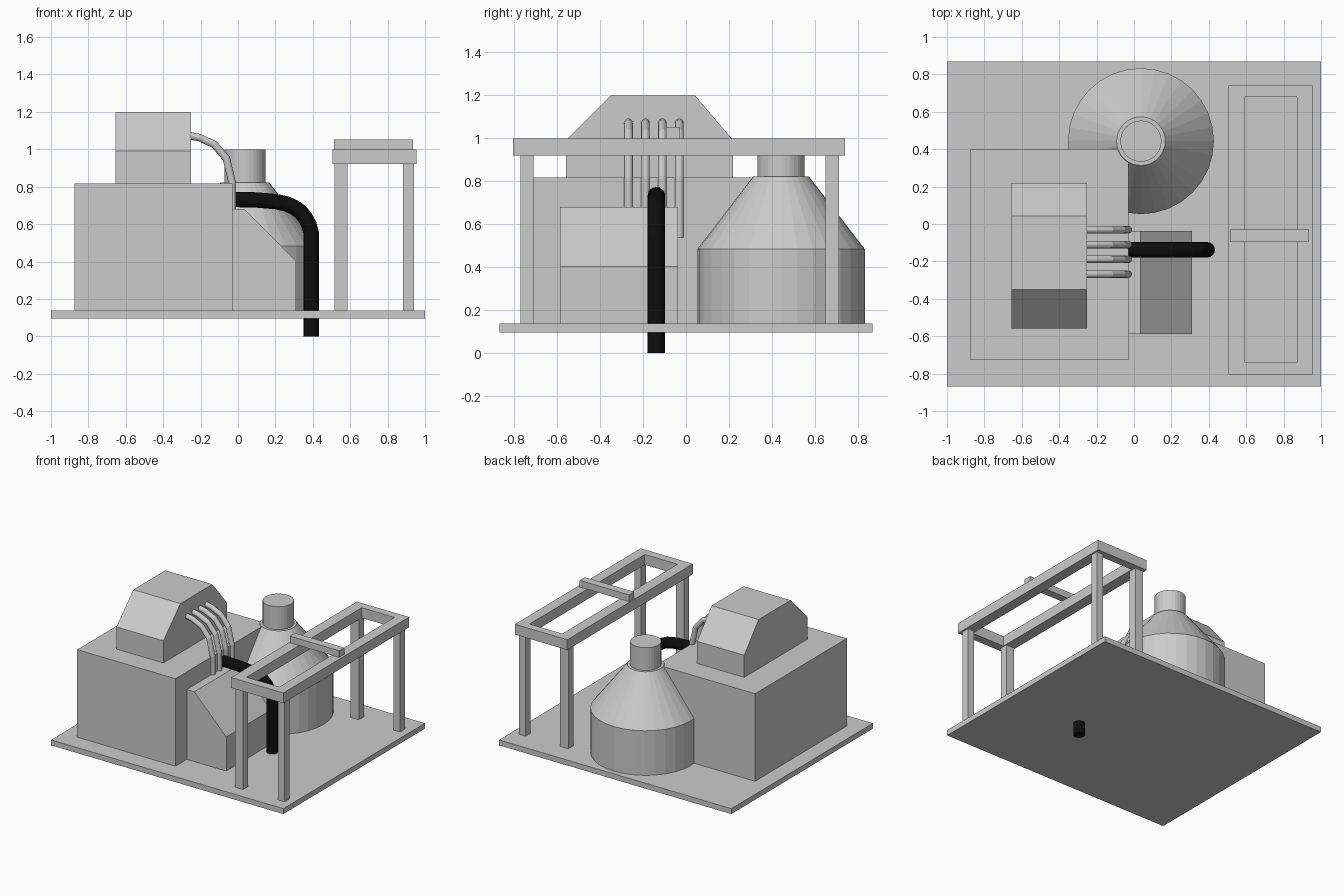
import bpy, bmesh, math
from mathutils import Vector

if "Cube" in bpy.data.objects:
    bpy.data.objects.remove(bpy.data.objects["Cube"])


def material(name, v):
    m = bpy.data.materials.new(name)
    m.diffuse_color = (v, v, v, 1)
    m.use_nodes = True
    m.node_tree.nodes["Principled BSDF"].inputs["Base Color"].default_value = m.diffuse_color
    return m


GREY = material("machine grey", 0.6)
BLACK = material("black rubber", 0.004)


def finish(bm, name, mat=GREY):
    bmesh.ops.recalc_face_normals(bm, faces=bm.faces)
    me = bpy.data.meshes.new(name)
    bm.to_mesh(me)
    bm.free()
    me.materials.append(mat)
    ob = bpy.data.objects.new(name, me)
    bpy.context.collection.objects.link(ob)
    return ob


def extrude(bm, faces, vec):
    geo = bmesh.ops.extrude_face_region(bm, geom=faces, use_keep_orig=True)
    verts = [g for g in geo["geom"] if isinstance(g, bmesh.types.BMVert)]
    bmesh.ops.translate(bm, verts=verts, vec=vec)


def prism(name, points, vec):
    bm = bmesh.new()
    face = bm.faces.new([bm.verts.new(p) for p in points])
    extrude(bm, [face], Vector(vec))
    return finish(bm, name)


def box(name, x0, x1, y0, y1, z0, z1):
    return prism(name, [(x0, y0, z0), (x1, y0, z0), (x1, y1, z0), (x0, y1, z0)],
                 (0, 0, z1 - z0))


def lathe(name, cx, cy, profile, n=32):
    bm = bmesh.new()
    rings = [[bm.verts.new((cx + r * math.cos(2 * math.pi * i / n),
                            cy + r * math.sin(2 * math.pi * i / n), z))
              for i in range(n)] for r, z in profile]
    for a, b in zip(rings, rings[1:]):
        for i in range(n):
            j = (i + 1) % n
            bm.faces.new((a[i], a[j], b[j], b[i]))
    bm.faces.new(rings[0])
    bm.faces.new(rings[-1])
    return finish(bm, name)


def tube(name, path, y, r, mat, n=12):
    # sweep a circle along an (x, z) path at constant y
    bm = bmesh.new()
    pts = [Vector((x, y, z)) for x, z in path]
    rings = []
    for k, p in enumerate(pts):
        before = (p - pts[k - 1]).normalized() if k else (pts[1] - p).normalized()
        after = (pts[k + 1] - p).normalized() if k < len(pts) - 1 else before
        t = (before + after).normalized()
        side = Vector((0, 1, 0))
        up = t.cross(side) / max(t.dot(before), 0.5)
        rings.append([bm.verts.new(p + r * (side * math.cos(2 * math.pi * i / n)
                                            + up * math.sin(2 * math.pi * i / n)))
                      for i in range(n)])
    for a, b in zip(rings, rings[1:]):
        for i in range(n):
            j = (i + 1) % n
            bm.faces.new((a[i], a[j], b[j], b[i]))
    bm.faces.new(rings[0])
    bm.faces.new(rings[-1])
    return finish(bm, name, mat)


# Base plate and main cabinet
box("base_plate", -1, 1, -0.87, 0.87, 0.095, 0.137)
box("main_cabinet", -0.875, -0.03, -0.727, 0.40, 0.137, 0.818)

# Chamfered head on top of the cabinet
head = [(-0.56, 0.818), (0.22, 0.818), (0.22, 0.99), (0.042, 1.2),
        (-0.351, 1.2), (-0.56, 0.99)]
prism("cabinet_head", [(-0.655, y, z) for y, z in head], (0.405, 0, 0))

# Sloped console in front of the cabinet side
console = [(-0.03, 0.137), (0.31, 0.137), (0.31, 0.402), (0.035, 0.68), (-0.03, 0.68)]
prism("sloped_console", [(x, -0.587, z) for x, z in console], (0, 0.55, 0))

# Conical tank with neck
lathe("conical_tank", 0.037, 0.443,
      [(0.39, 0.137), (0.39, 0.484), (0.13, 0.822), (0.11, 0.822), (0.11, 1.0)])

# Row of thin pipes from the head down the cabinet side
pipe = [(-0.26, 1.073), (-0.205, 1.062), (-0.125, 1.025), (-0.062, 0.95),
        (-0.031, 0.82), (-0.03, 0.537)]
for i in range(4):
    tube("thin_pipe_%d" % (i + 1), pipe, -0.268 + 0.079 * i, 0.02, GREY)

# Thick black hose through the base
hose = [(-0.035, 0.732), (0.1, 0.729), (0.203, 0.72), (0.26, 0.708), (0.3, 0.69),
        (0.335, 0.665), (0.36, 0.633), (0.38, 0.596), (0.392, 0.55), (0.392, 0.0)]
tube("black_hose", hose, -0.138, 0.041, BLACK, 16)

# Frame: ring, crossbar and four legs
bm = bmesh.new()
outer = [bm.verts.new((x, y, 0.92)) for x, y in
         [(0.504, -0.805), (0.954, -0.805), (0.954, 0.741), (0.504, 0.741)]]
inner = [bm.verts.new((x, y, 0.92)) for x, y in
         [(0.59, -0.738), (0.872, -0.738), (0.872, 0.678), (0.59, 0.678)]]
ring = [bm.faces.new((outer[i], outer[(i + 1) % 4], inner[(i + 1) % 4], inner[i]))
        for i in range(4)]
extrude(bm, ring, Vector((0, 0, 0.08)))
finish(bm, "frame_ring")
box("frame_crossbar", 0.512, 0.936, -0.093, -0.03, 1.0, 1.052)
for sx, x0, x1 in (("left", 0.515, 0.585), ("right", 0.883, 0.941)):
    for sy, y0, y1 in (("front", -0.772, -0.71), ("back", 0.65, 0.712)):
        box("frame_leg_%s_%s" % (sy, sx), x0, x1, y0, y1, 0.137, 0.92)
